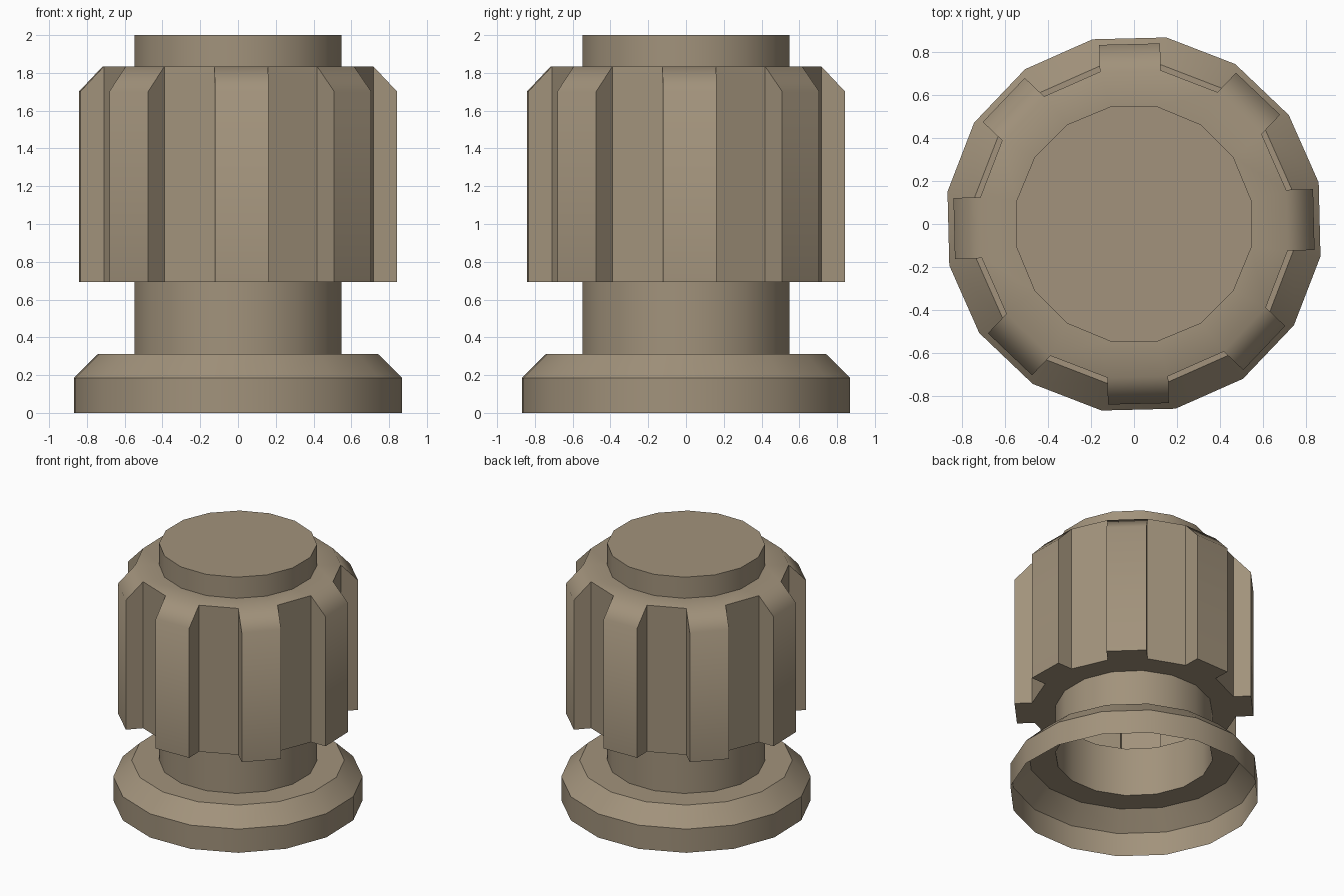
import bpy, bmesh
from math import cos, sin, pi, radians

if "Cube" in bpy.data.objects:
    bpy.data.objects.remove(bpy.data.objects["Cube"])

SIDES = 16
TILT = radians(1.4)      # slight twist of base and grip against the shaft
SHAFT_R = 0.558

mat = bpy.data.materials.new("tan")
mat.diffuse_color = (0.36, 0.29, 0.20, 1)
mat.use_nodes = True
mat.node_tree.nodes["Principled BSDF"].inputs["Base Color"].default_value = mat.diffuse_color


def revolve(bm, profile):
    """Spin (radius, z, twist) points, listed bottom to top; returns bands of quads."""
    rings = []
    for r, z, twist in profile:
        angles = [2 * pi * (i + 0.5) / SIDES + twist for i in range(SIDES)]
        rings.append([bm.verts.new((r * cos(a), r * sin(a), z)) for a in angles])
    bands = []
    for a, b in zip(rings, rings[1:]):
        bands.append([bm.faces.new((a[i - 1], a[i], b[i], b[i - 1])) for i in range(SIDES)])
    return rings, bands


def finish(bm, name, smooth_angle):
    mesh = bpy.data.meshes.new(name)
    bm.normal_update()
    bm.to_mesh(mesh)
    bm.free()
    mesh.materials.append(mat)
    obj = bpy.data.objects.new(name, mesh)
    bpy.context.collection.objects.link(obj)
    bpy.ops.object.select_all(action='DESELECT')
    obj.select_set(True)
    bpy.context.view_layer.objects.active = obj
    bpy.ops.object.shade_smooth_by_angle(angle=radians(smooth_angle))
    return obj


# Hollow chamfered base, open underneath
bm = bmesh.new()
revolve(bm, [(0.882, 0, TILT), (0.882, 0.185, TILT), (0.752, 0.312, TILT), (SHAFT_R, 0.312, 0)])
finish(bm, "base", 30)

# Hollow shaft between base and grip
bm = bmesh.new()
revolve(bm, [(SHAFT_R, 0.312, 0), (SHAFT_R, 0.692, 0)])
finish(bm, "shaft", 30)

# Hollow grip: every second wall face is pushed out into a tooth with a sloped top
bm = bmesh.new()
rings, bands = revolve(bm, [(SHAFT_R, 0.692, 0), (0.727, 0.692, TILT),
                            (0.727, 1.835, TILT), (SHAFT_R, 1.835, 0)])
bm.normal_update()
teeth = bmesh.ops.extrude_discrete_faces(bm, faces=bands[1][0::2])["faces"]
for face in teeth:
    push = face.normal.copy()
    if push.length < 0.5:
        face.normal_update()
        push = face.normal.copy()
    for v in face.verts:
        v.co += push * 0.125
        if v.co.z > 1:
            v.co.z = 1.702
finish(bm, "toothed_grip", 50)

# Cap disc on top
bm = bmesh.new()
rings, bands = revolve(bm, [(SHAFT_R, 1.835, 0), (SHAFT_R, 2.0, 0)])
bm.faces.new(rings[-1])
finish(bm, "cap", 30)
